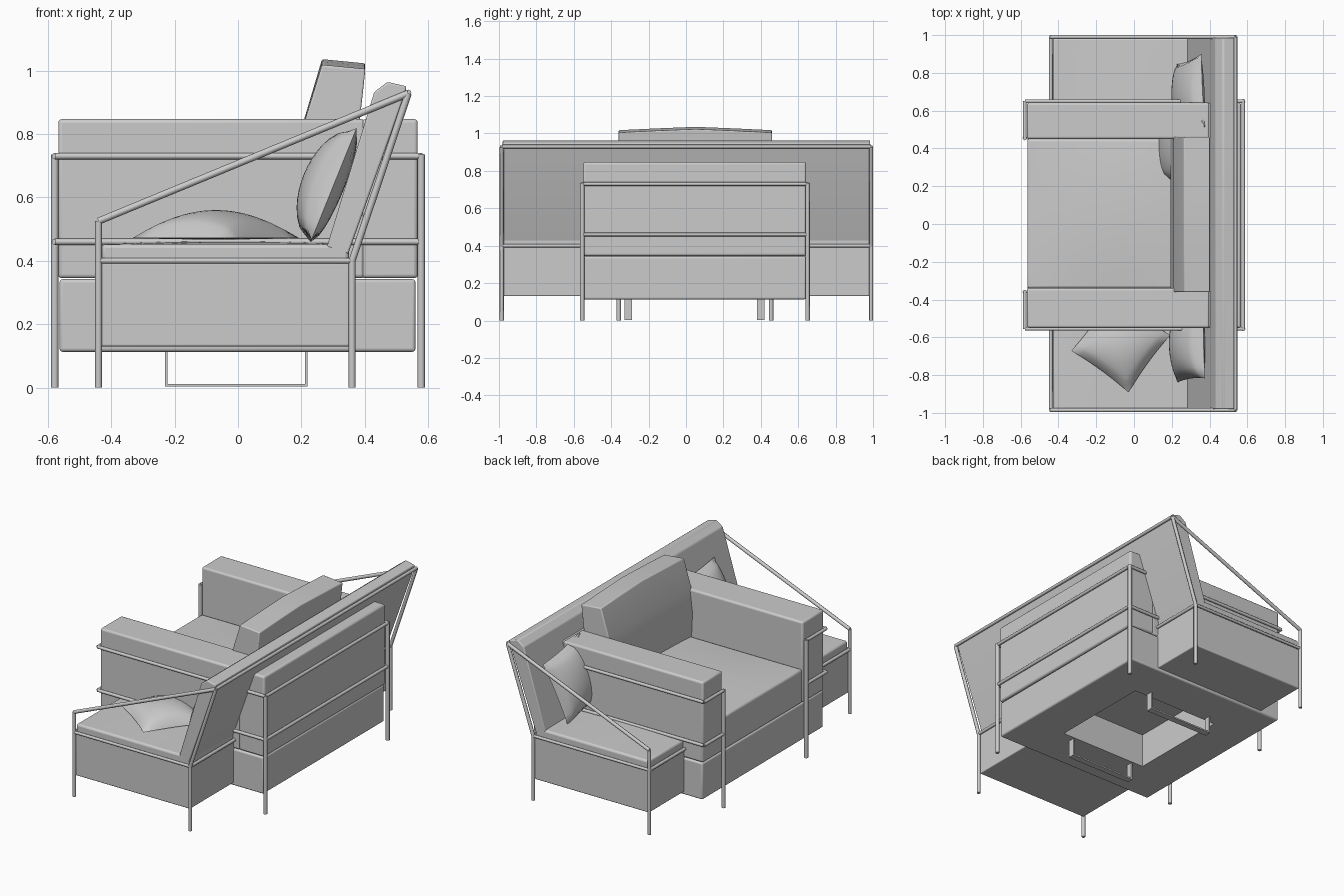
import bpy, bmesh, math
from mathutils import Matrix, Vector

if "Cube" in bpy.data.objects:
    bpy.data.objects.remove(bpy.data.objects["Cube"])


def finish(name, bm, bevel=0.0):
    bmesh.ops.recalc_face_normals(bm, faces=bm.faces)
    me = bpy.data.meshes.new(name)
    bm.to_mesh(me)
    bm.free()
    ob = bpy.data.objects.new(name, me)
    bpy.context.collection.objects.link(ob)
    if bevel:
        m = ob.modifiers.new("soft_edges", 'BEVEL')
        m.width, m.segments, m.limit_method = bevel, 3, 'ANGLE'
    bpy.ops.object.select_all(action='DESELECT')
    ob.select_set(True)
    bpy.context.view_layer.objects.active = ob
    bpy.ops.object.shade_smooth_by_angle(angle=math.radians(35))
    return ob


def box(name, x, y, z, bevel=0.01, crown=0.0):
    """Box from ranges, with an optional domed top."""
    bm = bmesh.new()
    bmesh.ops.create_cube(bm, size=2)
    if crown:
        edges = [e for e in bm.edges if abs(e.verts[0].co.z - e.verts[1].co.z) < 0.1]
        bmesh.ops.subdivide_edges(bm, edges=edges, cuts=7, use_grid_fill=True)
    for v in bm.verts:
        u, w, top = v.co.x, v.co.y, v.co.z > 0
        v.co = [r[0] + (r[1] - r[0]) * (c + 1) / 2 for r, c in zip((x, y, z), v.co)]
        if top:
            v.co.z += crown * (1 - u * u) * (1 - w * w)
    return finish(name, bm, bevel)


def prism(name, profile, stations, bevel):
    """Loft an xz profile along y; stations are (y, extra height at the top)."""
    bm = bmesh.new()
    zmin = min(p[1] for p in profile)
    zmax = max(p[1] for p in profile)
    rings = [[bm.verts.new((x, y, z + dz * (z - zmin) / (zmax - zmin))) for x, z in profile]
             for y, dz in stations]
    n = len(profile)
    for a, b in zip(rings, rings[1:]):
        for i in range(n):
            j = (i + 1) % n
            bm.faces.new((a[i], a[j], b[j], b[i]))
    bm.faces.new(rings[0])
    bm.faces.new(rings[-1][::-1])
    return finish(name, bm, bevel)


def pipe(name, pts, r=0.012):
    """Round bar made of straight pieces between the points."""
    cu = bpy.data.curves.new(name, 'CURVE')
    cu.dimensions = '3D'
    cu.bevel_depth, cu.bevel_resolution, cu.use_fill_caps = r, 2, True
    for a, b in zip(pts, pts[1:]):
        sp = cu.splines.new('POLY')
        sp.points.add(1)
        sp.points[0].co, sp.points[1].co = (*a, 1), (*b, 1)
    ob = bpy.data.objects.new(name, cu)
    bpy.context.collection.objects.link(ob)
    return ob


def pillow(name, centre, size, front, back, tilt, spin):
    """Square pillow with separate front and back bulge."""
    bm = bmesh.new()
    n = 14
    rot = Matrix.Rotation(math.radians(tilt), 3, 'Y') @ Matrix.Rotation(math.radians(spin), 3, 'Z')
    for bulge in (front, -back):
        grid = []
        for i in range(n + 1):
            row = []
            for j in range(n + 1):
                u, v = 2 * i / n - 1, 2 * j / n - 1
                h = (max(0, (1 - u * u) * (1 - v * v))) ** 0.5
                p = Vector((u * (1 - 0.05 * (1 - v * v)) * size / 2,
                            v * (1 - 0.05 * (1 - u * u)) * size / 2, bulge * h))
                row.append(bm.verts.new(rot @ p + Vector(centre)))
            grid.append(row)
        for i in range(n):
            for j in range(n):
                bm.faces.new((grid[i][j], grid[i + 1][j], grid[i + 1][j + 1], grid[i][j + 1]))
    bmesh.ops.remove_doubles(bm, verts=bm.verts, dist=1e-5)
    return finish(name, bm)


# Sofa upholstery
sofa_base = box("sofa_base", (-0.435, 0.355), (-0.98, 0.985), (0.13, 0.395), 0.006)
box("sofa_seat", (-0.43, 0.35), (-0.98, 0.985), (0.395, 0.452), 0.012, 0.014)
prism("sofa_back", [(0.28, 0.443), (0.347, 0.42), (0.525, 0.92), (0.532, 0.95),
                    (0.472, 0.964), (0.43, 0.933)], [(-0.98, 0), (0.985, 0)], 0.006)

# Sofa tubular frame
Y0, Y1 = -0.985, 0.99
for side, y in (("left", Y0), ("right", Y1)):
    pipe("sofa_side_frame_" + side, [(-0.44, y, 0), (-0.44, y, 0.525), (0.537, y, 0.928),
                                     (0.36, y, 0.40), (0.36, y, 0)], 0.011)
    pipe("sofa_side_rail_" + side, [(-0.44, y, 0.40), (0.36, y, 0.40)], 0.009)
for part, x, z in (("top", 0.537, 0.93), ("rear", 0.36, 0.40), ("front", -0.44, 0.40)):
    pipe("sofa_%s_rail" % part, [(x, Y0, z), (x, Y1, z)], 0.010)

# Armchair upholstery
chair_base = box("chair_base", (-0.563, 0.56), (-0.55, 0.642), (0.113, 0.342), 0.01)
box("chair_seat", (-0.565, 0.40), (-0.34, 0.45), (0.345, 0.555), 0.012, 0.02)
for side, y0, y1 in (("left", -0.55, -0.34), ("right", 0.45, 0.642)):
    box("chair_arm_" + side, (-0.567, 0.40), (y0, y1), (0.345, 0.847), 0.012)
box("chair_back", (0.39, 0.567), (-0.55, 0.642), (0.345, 0.847), 0.012)
prism("chair_back_cushion", [(0.20, 0.55), (0.37, 0.55), (0.385, 0.85), (0.402, 1.005),
                             (0.265, 1.018), (0.21, 0.84), (0.193, 0.7)],
      [(-0.36, 0), (-0.15, 0.01), (0.05, 0.018), (0.25, 0.01), (0.46, 0)], 0.006)

# Open recess in the underside
cutter = box("recess_cutter", (-0.3, 0.3), (-0.28, 0.37), (0.05, 0.325), 0)
cutter.hide_render = True
cutter.hide_viewport = True
for ob in (sofa_base, chair_base):
    m = ob.modifiers.new("recess", 'BOOLEAN')
    m.object, m.operation, m.solver = cutter, 'DIFFERENCE', 'EXACT'

# Armchair tubular frame wrapping the arms
YL, YR, FL, FR, X = -0.555, 0.65, -0.36, 0.455, 0.578
for part, z in (("upper", 0.73), ("lower", 0.46)):
    pipe("chair_rail_" + part, [(-X, FL, z), (-X, YL, z), (X, YL, z), (X, YR, z),
                                (-X, YR, z), (-X, FR, z)], 0.010)
for part, x, y in (("front_left", -X, FL), ("front_right", -X, FR),
                   ("rear_left", X, YL), ("rear_right", X, YR)):
    pipe("chair_leg_" + part, [(x, y, 0), (x, y, 0.735)], 0.012)

# Flat runners under the armchair
for side, y in (("left", -0.31), ("right", 0.40)):
    w = (y - 0.02, y + 0.02)
    box("runner_bar_" + side, (-0.23, 0.22), w, (0.003, 0.012), 0)
    box("runner_front_post_" + side, (-0.23, -0.222), w, (0.003, 0.13), 0)
    box("runner_rear_post_" + side, (0.212, 0.22), w, (0.003, 0.13), 0)

# Loose pillows
pillow("lying_pillow", (-0.07, -0.63, 0.472), 0.375, 0.088, 0.005, 0, -36)
pillow("leaning_pillow_left", (0.30, -0.635, 0.635), 0.385, 0.10, 0.035, -68, 3)
pillow("leaning_pillow_right", (0.30, 0.68, 0.655), 0.39, 0.085, 0.04, -70, 8)
pillow("leaning_pillow_inner", (0.22, 0.42, 0.63), 0.40, 0.06, 0.06, -66, -8)
